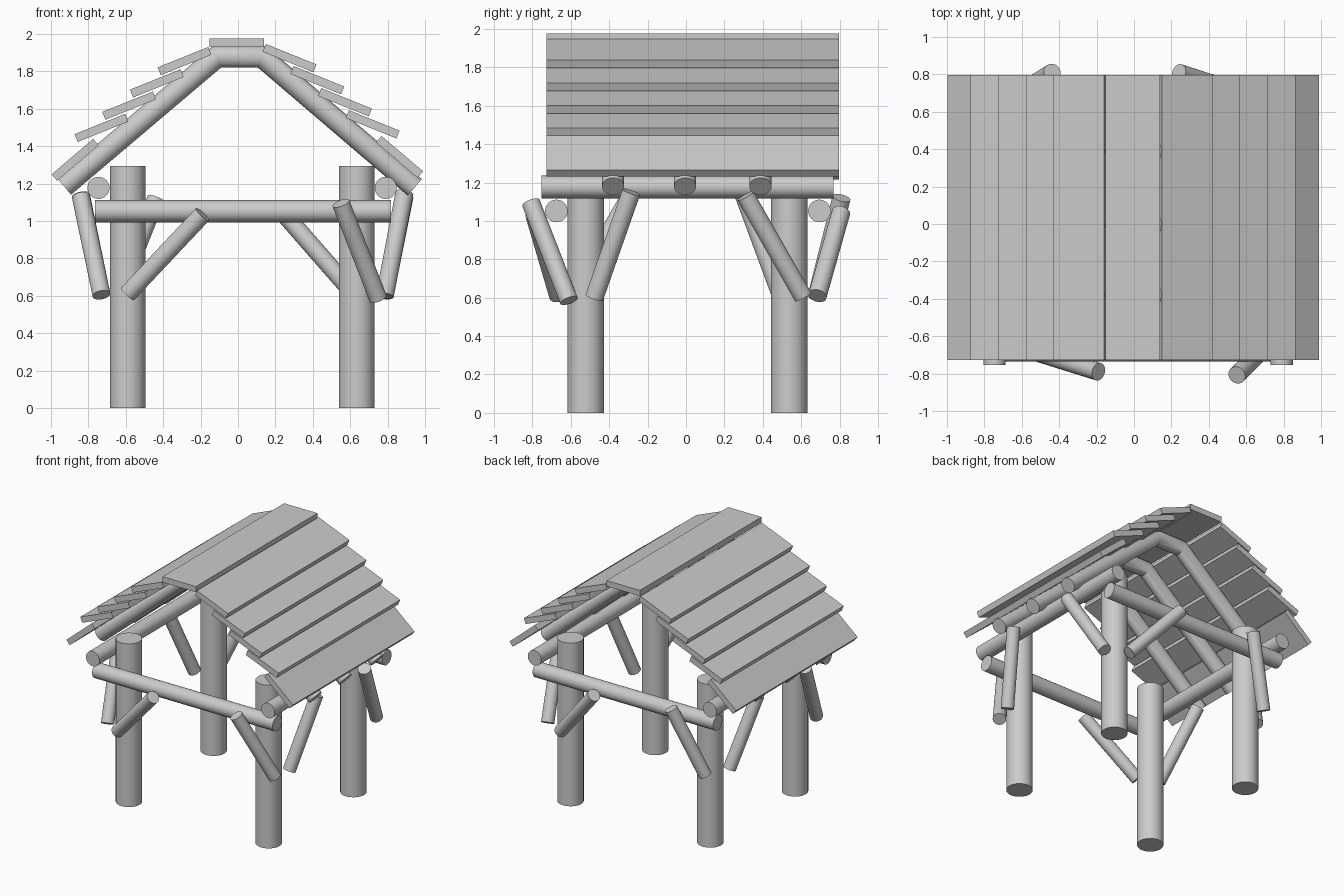
import bpy, bmesh, math
from mathutils import Vector

if "Cube" in bpy.data.objects:
    bpy.data.objects.remove(bpy.data.objects["Cube"])


def finish(name, bm, smooth):
    bmesh.ops.recalc_face_normals(bm, faces=bm.faces[:])
    mesh = bpy.data.meshes.new(name)
    bm.to_mesh(mesh)
    bm.free()
    ob = bpy.data.objects.new(name, mesh)
    bpy.context.collection.objects.link(ob)
    if smooth:
        bpy.ops.object.select_all(action='DESELECT')
        ob.select_set(True)
        bpy.context.view_layer.objects.active = ob
        bpy.ops.object.shade_smooth_by_angle(angle=math.radians(30))
    return ob


def log(name, path, r, side=(0, 1, 0), n=32):
    """Round log along a path; bends are mitred (side = axis the path bends about)."""
    pts = [Vector(p) for p in path]
    dirs = [(b - a).normalized() for a, b in zip(pts, pts[1:])]
    bm = bmesh.new()
    rings = []
    for i, p in enumerate(pts):
        d0, d1 = dirs[max(i - 1, 0)], dirs[min(i, len(dirs) - 1)]
        t = (d0 + d1).normalized()
        u = t.cross(Vector(side)).normalized()
        v = u.cross(t)
        k = r / t.dot(d1)
        rings.append([bm.verts.new(p + u * k * math.cos(a) + v * r * math.sin(a))
                      for a in (2 * math.pi * j / n for j in range(n))])
    for a, b in zip(rings, rings[1:]):
        for j in range(n):
            bm.faces.new((a[j], a[(j + 1) % n], b[(j + 1) % n], b[j]))
    bm.faces.new(rings[0])
    bm.faces.new(rings[-1])
    return finish(name, bm, True)


def plank(name, x, z, tilt, length=0.292, thick=0.045):
    bm = bmesh.new()
    bmesh.ops.create_cube(bm, size=1)
    bmesh.ops.scale(bm, vec=(length, 1.522, thick), verts=bm.verts)
    ob = finish(name, bm, False)
    ob.location = (x, 0.035, z)
    ob.rotation_euler = (0, math.radians(tilt), 0)


# upright posts
for x in (-0.59, 0.635):
    for y in (-0.522, 0.538):
        log("post", [(x, y, 0), (x, y, 1.293)], 0.095)

# tie beams across front and back
for y in (-0.675, 0.695):
    log("cross_beam", [(-0.765, y, 1.052), (0.817, y, 1.052)], 0.059)

# side beams carrying the rafters
for x in (-0.746, 0.79):
    log("side_beam", [(x, -0.753, 1.177), (x, 0.768, 1.177)], 0.059, (1, 0, 0))

# bent rafters
for y in (-0.38, -0.005, 0.388):
    log("rafter", [(-0.93, y, 1.185), (-0.112, y, 1.878),
                   (0.128, y, 1.878), (0.945, y, 1.18)], 0.058)

# diagonal braces: foot, head
braces = {
    "front_brace_left": ((-0.59, -0.665, 0.61), (-0.19, -0.79, 1.035)),
    "front_brace_right": ((0.75, -0.61, 0.585), (0.55, -0.808, 1.095)),
    "back_brace_left": ((-0.645, 0.68, 0.6), (-0.437, 0.81, 1.12)),
    "back_brace_right": ((0.62, 0.685, 0.61), (0.24, 0.808, 1.045)),
    "right_brace_front": ((0.785, -0.478, 0.6), (0.89, -0.285, 1.15)),
    "right_brace_back": ((0.785, 0.61, 0.605), (0.89, 0.31, 1.13)),
    "left_brace_front": ((-0.73, -0.59, 0.605), (-0.84, -0.29, 1.13)),
    "left_brace_back": ((-0.73, 0.498, 0.605), (-0.84, 0.3, 1.14)),
}
for name, (foot, head) in braces.items():
    log(name, [foot, head], 0.048)

# overlapping roof planks, ridge first
plank("ridge_plank", -0.007, 1.953, 0)
for i in range(4):
    plank("left_roof_plank", -0.286 - 0.148 * i, 1.855 - 0.119 * i, -22)
    plank("right_roof_plank", 0.276 + 0.148 * i, 1.871 - 0.118 * i, 22)
plank("left_eave_plank", -0.871, 1.327, -40.5)
plank("right_eave_plank", 0.864, 1.343, 40.5)
